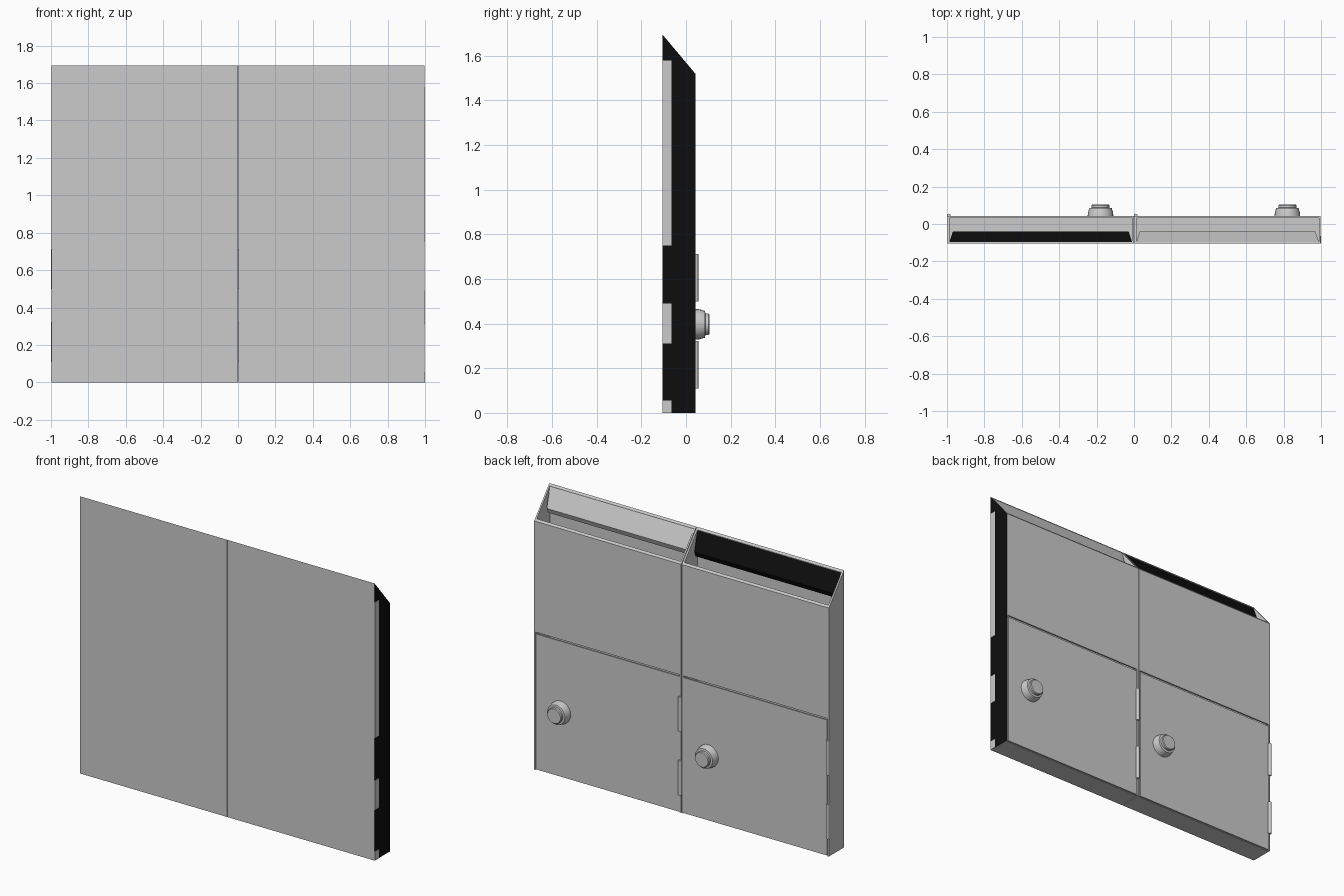
import bpy, bmesh, math

if "Cube" in bpy.data.objects:
    bpy.data.objects.remove(bpy.data.objects["Cube"])


def material(name, v):
    m = bpy.data.materials.new(name)
    m.diffuse_color = (v, v, v, 1)
    m.use_nodes = True
    m.node_tree.nodes["Principled BSDF"].inputs["Base Color"].default_value = m.diffuse_color
    return m


GREY = material("light grey metal", 0.6)
BLACK = material("black", 0.004)
T = 0.01                       # sheet thickness
FRONT, BACK = -0.105, 0.042    # body depth
Z_FRONT, Z_BACK = 1.695, 1.52  # slanted rim
DOOR = 0.837                   # door top


def rim(y):
    return Z_FRONT + (Z_BACK - Z_FRONT) * (y - FRONT) / (BACK - FRONT)


def finish(name, bm, mat):
    bmesh.ops.recalc_face_normals(bm, faces=bm.faces)
    me = bpy.data.meshes.new(name)
    bm.to_mesh(me)
    bm.free()
    me.materials.append(mat)
    ob = bpy.data.objects.new(name, me)
    bpy.context.collection.objects.link(ob)
    return ob


def prism(name, profile, x0, x1, mat=GREY, insets=None):
    """Extrude a (y, z) profile along x, optionally narrowing some points."""
    bm = bmesh.new()
    insets = insets or [0] * len(profile)
    a = [bm.verts.new((x0 + i, y, z)) for (y, z), i in zip(profile, insets)]
    b = [bm.verts.new((x1 - i, y, z)) for (y, z), i in zip(profile, insets)]
    bm.faces.new(a)
    bm.faces.new(b[::-1])
    for i in range(len(a)):
        j = (i + 1) % len(a)
        bm.faces.new((a[i], b[i], b[j], a[j]))
    return finish(name, bm, mat)


def slab(name, x0, x1, y0, y1, z0, z1, mat=GREY):
    return prism(name, [(y0, z0), (y1, z0), (y1, z1), (y0, z1)], x0, x1, mat)


def lathe_y(name, x, z, rings, n=24):
    """Closed round solid along y from (y, radius) rings."""
    bm = bmesh.new()
    loops = [[bm.verts.new((x + r * math.cos(2 * math.pi * k / n), y,
                            z + r * math.sin(2 * math.pi * k / n)))
              for k in range(n)] for y, r in rings]
    for p, q in zip(loops, loops[1:]):
        for k in range(n):
            bm.faces.new((p[k], p[(k + 1) % n], q[(k + 1) % n], q[k]))
    bm.faces.new(loops[0])
    bm.faces.new(loops[-1])
    ob = finish(name, bm, GREY)
    ob.data.shade_smooth()
    bpy.context.view_layer.objects.active = ob
    ob.select_set(True)
    bpy.ops.object.shade_smooth_by_angle(angle=math.radians(25))
    ob.select_set(False)
    return ob


side = [(FRONT, 0), (BACK, 0), (BACK, Z_BACK), (FRONT, Z_FRONT)]

for label, x0, x1, flap_mat in (("left", -0.996, -0.001, BLACK),
                                ("right", 0.003, 0.998, GREY)):
    # side walls of the compartment
    prism(label + "_wall_a", side, x0, x0 + T)
    wall = prism(label + "_wall_b", side, x1 - T, x1)
    if label == "right":
        wall.data.materials.append(BLACK)
        for f in wall.data.polygons:
            if f.normal.x > 0.9:
                f.material_index = 1

    # front sheet, floor and upper back sheet
    xa, xb = x0 + T, x1 - T
    yi = FRONT + T
    prism(label + "_front_sheet",
          [(FRONT, 0), (yi, 0), (yi, rim(yi)), (FRONT, Z_FRONT)], xa, xb)
    slab(label + "_floor", xa, xb, yi, BACK - T, 0, T)
    yb = BACK - T
    prism(label + "_upper_back_sheet",
          [(yb, DOOR + 0.005), (BACK, DOOR + 0.005),
           (BACK, Z_BACK), (yb, rim(yb))], xa, xb)

    # sloping deflector in the open top
    prism(label + "_deflector",
          [(yi, rim(yi) - 0.003), (-0.04, 1.572), (-0.052, 1.542),
           (yi, 1.60)], xa, xb, flap_mat, [0, 0.018, 0.018, 0])

    # door with knob and two hinge barrels
    slab(label + "_door", xa + 0.002, xb - 0.002, yb, BACK - 0.001,
         0.003, DOOR - 0.006)
    lathe_y(label + "_knob", x1 - 0.178, 0.397,
            [(0.033, 0.07), (0.06, 0.067), (0.085, 0.06),
             (0.087, 0.048), (0.1, 0.048), (0.105, 0.044)])
    for k, z in enumerate((0.11, 0.50)):
        bm = bmesh.new()
        bmesh.ops.create_cone(bm, cap_ends=True, segments=12, radius1=0.01,
                              radius2=0.01, depth=0.212)
        bmesh.ops.translate(bm, verts=bm.verts,
                            vec=(x0 + 0.006, 0.045, z + 0.106))
        finish(f"{label}_hinge_{k}", bm, GREY)

# pale strips on the black outer side
for k, (z0, z1) in enumerate(((0, 0.055), (0.31, 0.49), (0.75, 1.58))):
    slab(f"side_strip_{k}", 0.998, 1.0, FRONT, -0.065, z0, z1)
